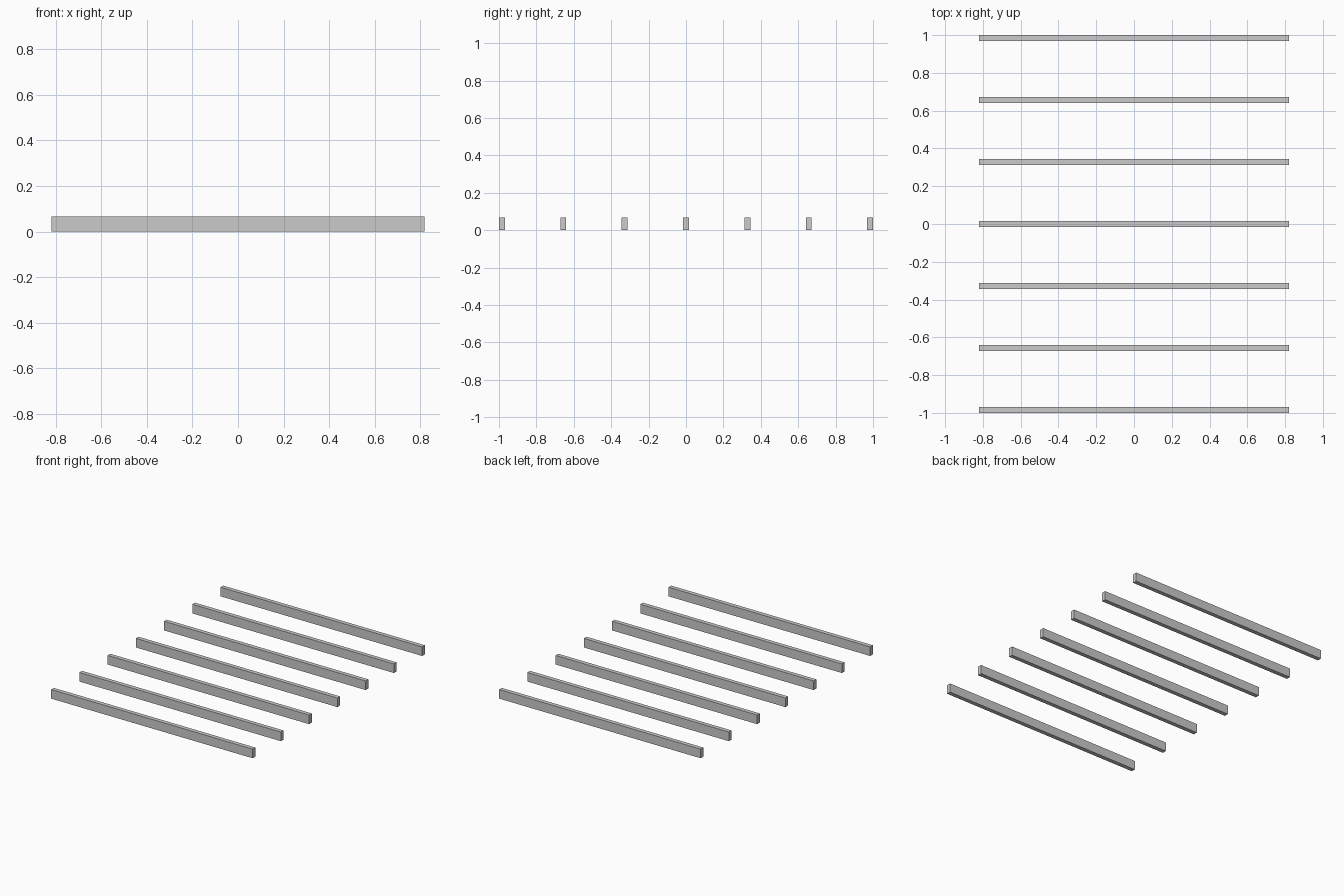
import bpy

if "Cube" in bpy.data.objects:
    bpy.data.objects.remove(bpy.data.objects["Cube"])

LENGTH, THICK, HEIGHT = 1.64, 0.031, 0.067
COUNT = 7
SPACING = (2.0 - THICK) / (COUNT - 1)


def add_slat(index):
    y = (index - (COUNT - 1) / 2) * SPACING
    bpy.ops.mesh.primitive_cube_add(size=1, location=(0, y, HEIGHT / 2))
    slat = bpy.context.object
    slat.name = f"slat_{index + 1}"
    slat.scale = (LENGTH, THICK, HEIGHT)
    bpy.ops.object.transform_apply(location=False, rotation=False, scale=True)


# Row of evenly spaced parallel slats
for i in range(COUNT):
    add_slat(i)
